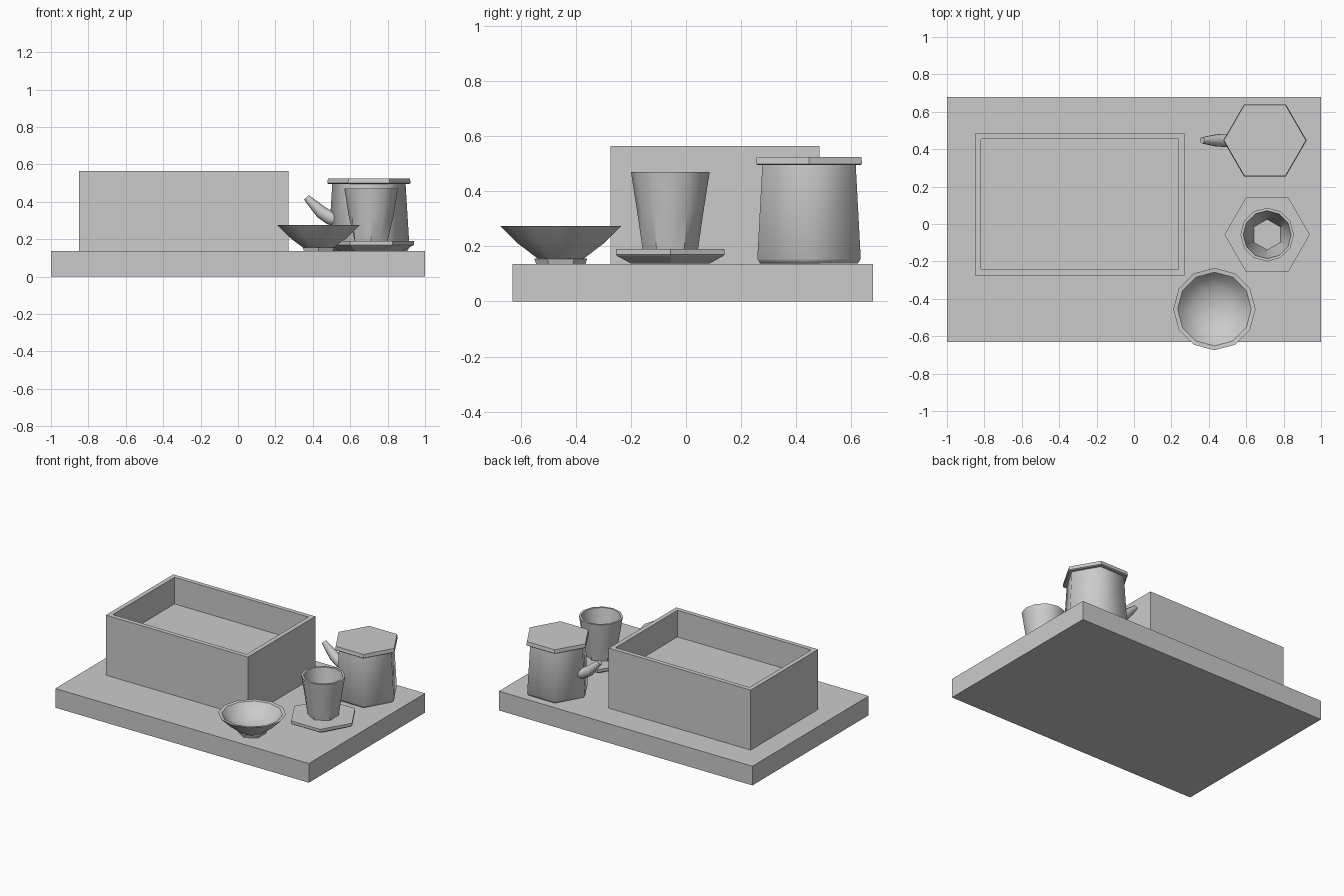
import bpy, bmesh, math
from mathutils import Vector

if "Cube" in bpy.data.objects:
    bpy.data.objects.remove(bpy.data.objects["Cube"])

GREY = (0.6, 0.6, 0.6, 1)
mat = bpy.data.materials.new("plain grey")
mat.use_nodes = True
mat.diffuse_color = GREY
mat.node_tree.nodes["Principled BSDF"].inputs["Base Color"].default_value = GREY


def finish(name, bm, smooth=None):
    bmesh.ops.recalc_face_normals(bm, faces=bm.faces)
    mesh = bpy.data.meshes.new(name)
    bm.to_mesh(mesh)
    bm.free()
    mesh.materials.append(mat)
    ob = bpy.data.objects.new(name, mesh)
    bpy.context.collection.objects.link(ob)
    if smooth:
        bpy.ops.object.select_all(action='DESELECT')
        ob.select_set(True)
        bpy.context.view_layer.objects.active = ob
        bpy.ops.object.shade_smooth_by_angle(angle=math.radians(smooth))
    return ob


def block(name, x0, x1, y0, y1, z0, z1):
    bm = bmesh.new()
    bmesh.ops.create_cube(bm, size=1)
    for v in bm.verts:
        v.co = ((x0 + x1) / 2 + v.co.x * (x1 - x0),
                (y0 + y1) / 2 + v.co.y * (y1 - y0),
                (z0 + z1) / 2 + v.co.z * (z1 - z0))
    return finish(name, bm)


def skin(name, rings, smooth):
    """Bridge rings of points and cap both ends."""
    bm = bmesh.new()
    loops = [[bm.verts.new(p) for p in ring] for ring in rings]
    n = len(loops[0])
    for a, b in zip(loops, loops[1:]):
        for i in range(n):
            j = (i + 1) % n
            bm.faces.new((a[i], a[j], b[j], b[i]))
    bm.faces.new(loops[0])
    bm.faces.new(loops[-1])
    return finish(name, bm, smooth)


def turned(name, cx, cy, profile, sides, smooth=None):
    """Profile points are (radius, z); a third True flattens the ring to a hexagon."""
    rings = []
    for r, z, *hexed in profile:
        ring = []
        for i in range(sides):
            a = math.tau * i / sides
            k = math.cos(math.pi / 6) if hexed and i % 2 == 0 else 1
            ring.append((cx + r * k * math.cos(a), cy + r * k * math.sin(a), z))
        rings.append(ring)
    return skin(name, rings, smooth)


# Tray and open box
block("tray", -1, 1, -0.63, 0.68, 0, 0.137)
box = block("box", -0.85, 0.27, -0.275, 0.485, 0.137, 0.565)
bm = bmesh.new()
bm.from_mesh(box.data)
top = max(bm.faces, key=lambda f: f.calc_center_median().z)
bmesh.ops.inset_region(bm, faces=[top], thickness=0.045)
for v in bmesh.ops.extrude_discrete_faces(bm, faces=[top])["faces"][0].verts:
    v.co.z = 0.375
bm.to_mesh(box.data)
bm.free()

# Teapot with hexagonal body, lid and curved spout
POT = (0.7, 0.447)
turned("teapot_body", *POT, [(0.205, 0.138), (0.217, 0.155), (0.196, 0.495)], 6, 65)
turned("teapot_lid", *POT, [(0.215, 0.495), (0.223, 0.5), (0.219, 0.525)], 6)
path = [(0.55, 0.30, 0.038), (0.49, 0.315, 0.037), (0.445, 0.345, 0.034),
        (0.405, 0.385, 0.026), (0.365, 0.424, 0.017)]
rings = []
for i, (x, z, r) in enumerate(path):
    a, b = path[max(i - 1, 0)], path[min(i + 1, len(path) - 1)]
    along = Vector((b[0] - a[0], 0, b[1] - a[1])).normalized()
    across = along.cross(Vector((0, 1, 0)))
    ring = []
    for k in range(10):
        t = math.tau * k / 10
        ring.append(Vector((x, POT[1], z)) + across * r * math.cos(t)
                    + Vector((0, r * math.sin(t), 0)))
    rings.append(ring)
skin("teapot_spout", rings, 40)

# Cup on a hexagonal saucer
CUP = (0.712, -0.057)
turned("saucer", *CUP, [(0.165, 0.138), (0.222, 0.165), (0.228, 0.17), (0.228, 0.19)], 6)
turned("cup", *CUP, [(0.1, 0.185, True), (0.121, 0.33), (0.143, 0.47),
                     (0.128, 0.47), (0.108, 0.36), (0.082, 0.215, True)], 12, 40)

# Footed bowl
turned("bowl", 0.43, -0.455, [(0.09, 0.137, True), (0.096, 0.155, True), (0.085, 0.157),
                              (0.155, 0.21), (0.22, 0.275), (0.197, 0.272), (0.165, 0.232),
                              (0.12, 0.2), (0.06, 0.18), (0.01, 0.175)], 12, 35)
